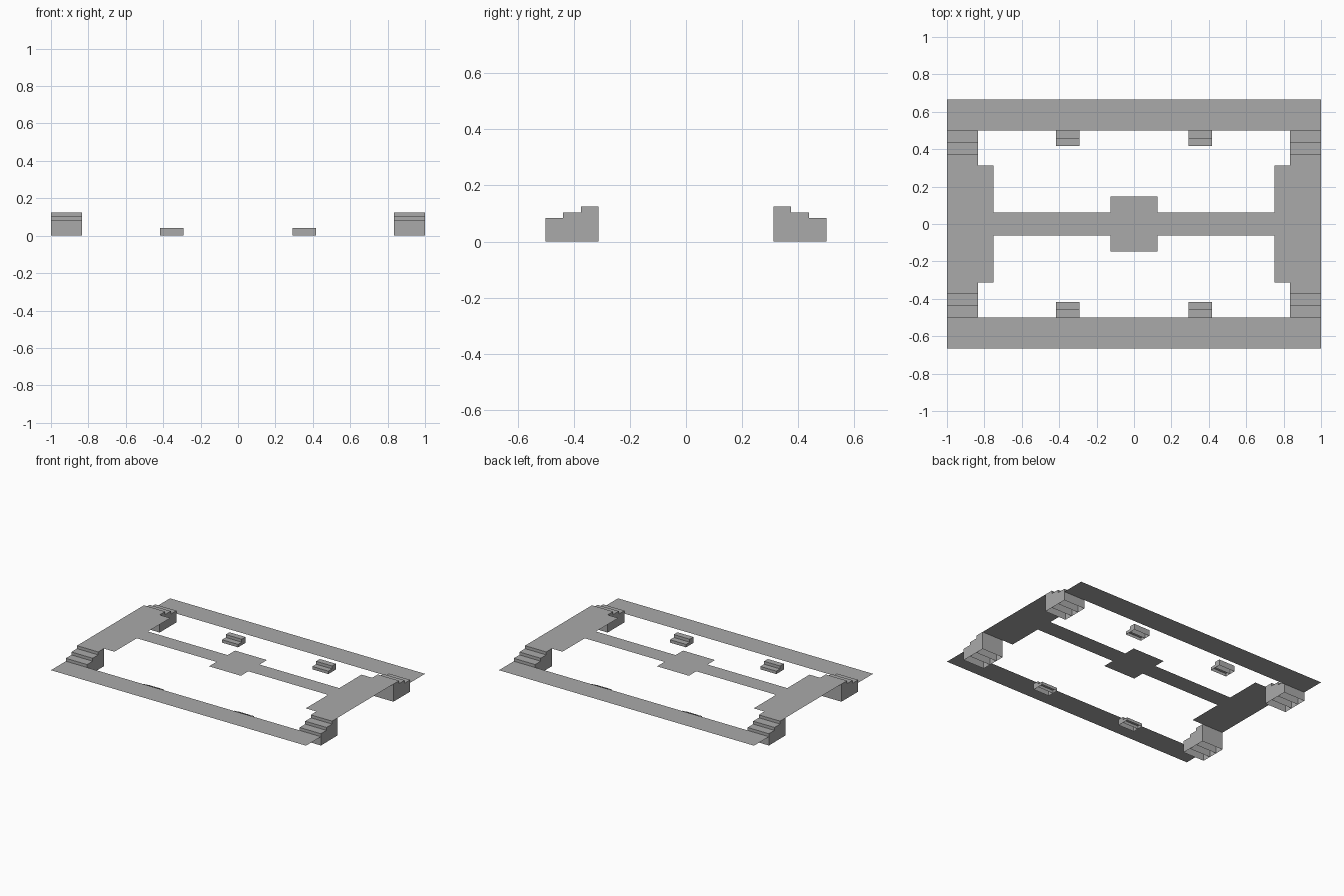
import bpy
import bmesh

if "Cube" in bpy.data.objects:
    bpy.data.objects.remove(bpy.data.objects["Cube"])

U = 1 / 48  # layout module

grey = bpy.data.materials.new("plain_grey")
grey.diffuse_color = (0.4, 0.4, 0.4, 1)
grey.use_nodes = True
grey.node_tree.nodes["Principled BSDF"].inputs["Base Color"].default_value = grey.diffuse_color


def finish(name, bm):
    mesh = bpy.data.meshes.new(name)
    bm.to_mesh(mesh)
    bm.free()
    mesh.materials.append(grey)
    obj = bpy.data.objects.new(name, mesh)
    bpy.context.collection.objects.link(obj)
    return obj


def sheet(name, outline, z):
    """Flat single-sided floor facing up."""
    bm = bmesh.new()
    face = bm.faces.new([bm.verts.new((x * U, y * U, z * U)) for x, y in outline])
    face.normal_update()
    if face.normal.z < 0:
        face.normal_flip()
    return finish(name, bm)


def stair(name, x0, x1, side, steps):
    """Row of hollow steps, open underneath; steps = (y near, y far, height)."""
    bm = bmesh.new()
    for ya, yb, h in steps:
        y0, y1 = sorted((ya * side, yb * side))
        ring = [(x0, y0), (x1, y0), (x1, y1), (x0, y1)]
        low = [bm.verts.new((x * U, y * U, 0)) for x, y in ring]
        top = [bm.verts.new((x * U, y * U, h * U)) for x, y in ring]
        bm.faces.new(top)
        for i in range(4):
            j = (i + 1) % 4
            bm.faces.new((low[i], low[j], top[j], top[i]))
    return finish(name, bm)


# Raised deck: end platforms joined by a beam with a central square
quarter = [(48, 15), (36, 15), (36, 3), (6, 3), (6, 7)]
half = quarter + [(-x, y) for x, y in reversed(quarter)]
sheet("raised_deck", half + [(x, -y) for x, y in reversed(half)], 6)

for side, label in ((-1, "front"), (1, "back")):
    # Lower walkway along the long side
    sheet(label + "_walkway",
          [(-48, 24 * side), (48, 24 * side), (48, 32 * side), (-48, 32 * side)], 3)

    # Corner stairs from walkway to deck
    for x0, hand in ((-48, "left"), (40, "right")):
        stair(f"{label}_{hand}_corner_stair", x0, x0 + 8, side,
              [(15, 18, 6), (18, 21, 5), (21, 24, 4)])

    # Small steps from walkway down to the ground
    for x0, hand in ((-20, "left"), (14, "right")):
        stair(f"{label}_{hand}_small_step", x0, x0 + 6, side,
              [(20, 22, 1), (22, 24, 2)])
